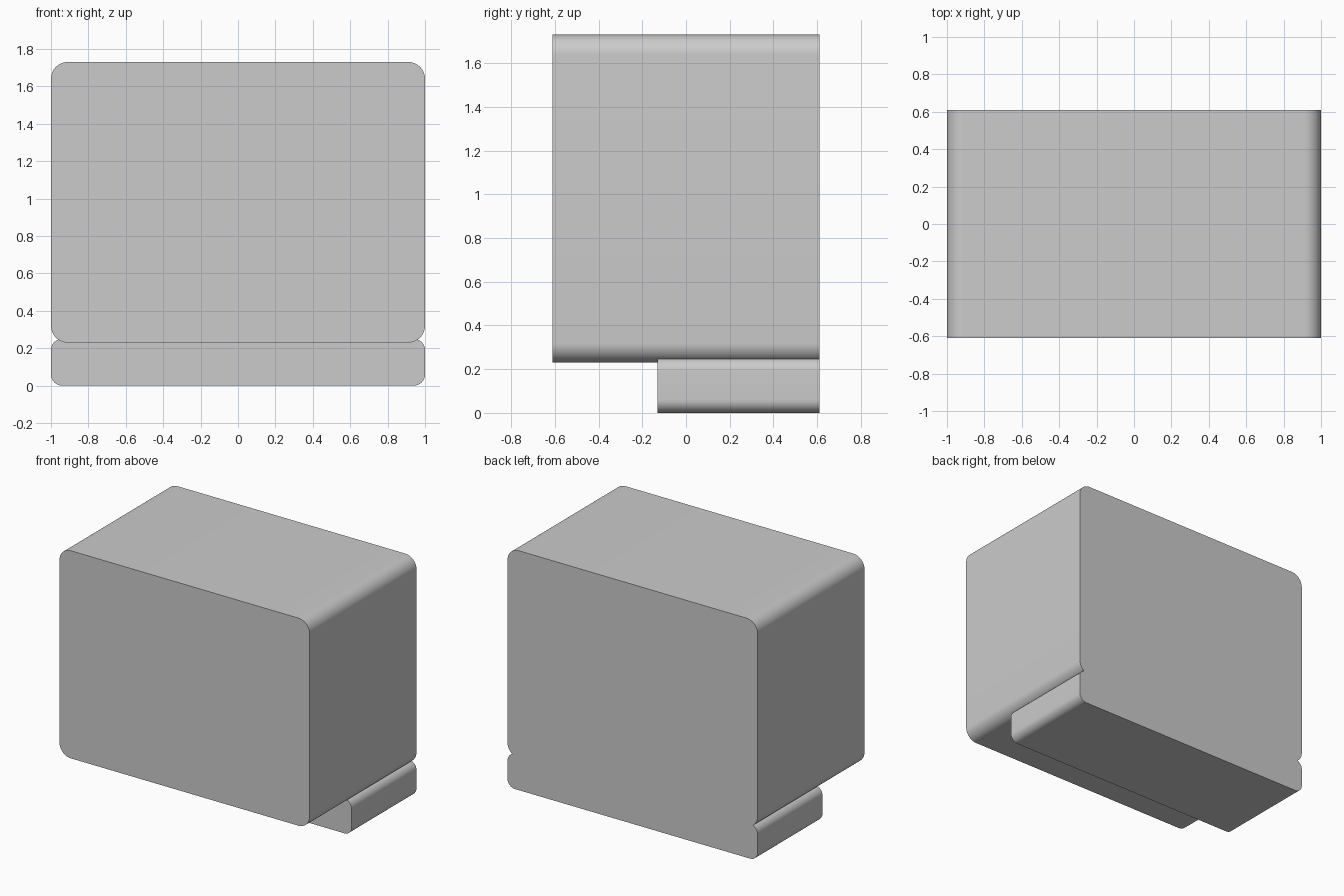
import bpy, bmesh, math

if "Cube" in bpy.data.objects:
    bpy.data.objects.remove(bpy.data.objects["Cube"])


def rounded_block(name, half_w, y0, y1, z0, z1, r, steps=12):
    """Rounded rectangle in the x-z plane, extruded along y."""
    bm = bmesh.new()
    corners = [(half_w - r, z1 - r), (r - half_w, z1 - r),
               (r - half_w, z0 + r), (half_w - r, z0 + r)]
    ring = []
    for q, (cx, cz) in enumerate(corners):
        for i in range(steps + 1):
            a = math.pi / 2 * (q + i / steps)
            ring.append(bm.verts.new((cx + r * math.cos(a), y0, cz + r * math.sin(a))))
    face = bm.faces.new(ring)
    ext = bmesh.ops.extrude_face_region(bm, geom=[face])
    moved = [g for g in ext["geom"] if isinstance(g, bmesh.types.BMVert)]
    bmesh.ops.translate(bm, verts=moved, vec=(0, y1 - y0, 0))
    bmesh.ops.recalc_face_normals(bm, faces=bm.faces)
    mesh = bpy.data.meshes.new(name)
    bm.to_mesh(mesh)
    bm.free()
    ob = bpy.data.objects.new(name, mesh)
    bpy.context.collection.objects.link(ob)
    return ob


# Main block and the shallower foot, flush at the back
body = rounded_block("body_with_foot", 1.0, -0.61, 0.61, 0.23, 1.73, 0.09)
foot = rounded_block("foot_helper", 1.0, -0.13, 0.61, 0.0, 0.25, 0.06)

# Fuse them into one solid
bpy.context.view_layer.objects.active = body
body.select_set(True)
union = body.modifiers.new("join_foot", 'BOOLEAN')
union.operation = 'UNION'
union.solver = 'EXACT'
union.object = foot
bpy.ops.object.modifier_apply(modifier=union.name)
bpy.data.objects.remove(foot, do_unlink=True)

# Smooth the rounded corners, keep the end edges crisp
bpy.ops.object.shade_smooth_by_angle(angle=math.radians(30))
